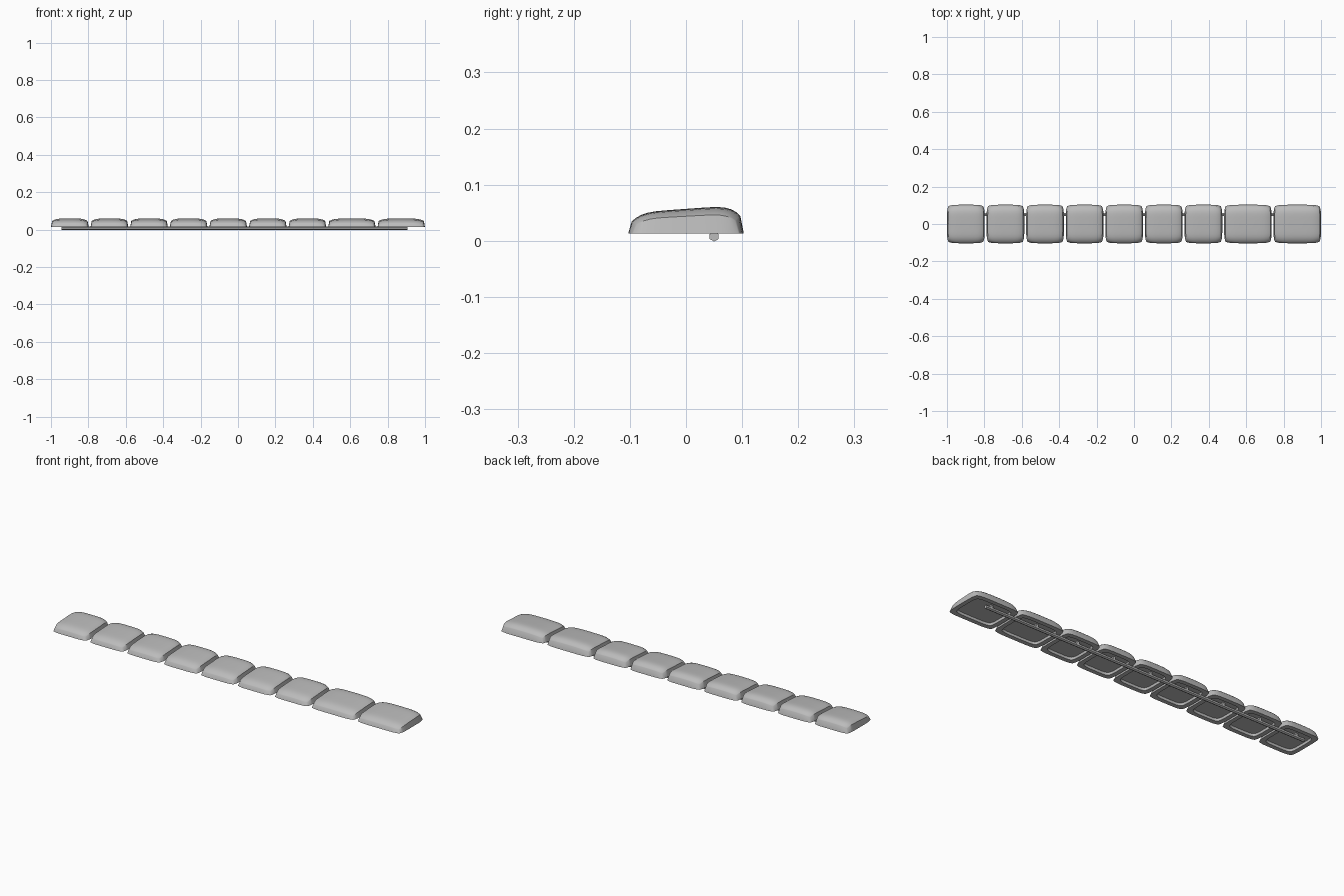
import bpy, bmesh, math
from mathutils import Vector

if "Cube" in bpy.data.objects:
    bpy.data.objects.remove(bpy.data.objects["Cube"], do_unlink=True)

grey = bpy.data.materials.new("soft grey")
grey.use_nodes = True
colour = (0.5, 0.5, 0.5, 1)
grey.diffuse_color = colour
grey.node_tree.nodes["Principled BSDF"].inputs["Base Color"].default_value = colour

BASE = 0.013      # underside height of the cushions
HALF_Y = 0.103
N = 16            # grid divisions across a cushion
ROD_Y = 0.05


def finish(name, bm, angle):
    bmesh.ops.recalc_face_normals(bm, faces=bm.faces)
    mesh = bpy.data.meshes.new(name)
    bm.to_mesh(mesh)
    bm.free()
    mesh.materials.append(grey)
    obj = bpy.data.objects.new(name, mesh)
    bpy.context.collection.objects.link(obj)
    bpy.ops.object.select_all(action="DESELECT")
    obj.select_set(True)
    bpy.context.view_layer.objects.active = obj
    bpy.ops.object.shade_smooth_by_angle(angle=math.radians(angle))
    return obj


def crown(u, v):
    """Domed height: low front edge, highest towards the rear, falling at the ends."""
    along = 0.044 + 0.007 * v - 0.016 * v ** 6 - (0.004 * v ** 6 if v > 0 else 0)
    return BASE + along * (1 - 0.08 * u ** 2 - 0.22 * u ** 6)


def cushion(name, x0, x1):
    cx, half_x = (x0 + x1) / 2, (x1 - x0) / 2
    steps = [math.sin(math.pi / 2 * (2 * i / N - 1)) for i in range(N + 1)]
    bm = bmesh.new()

    def point(u, v, inset, z):
        return Vector((cx + u * (half_x - inset - 0.008 * v ** 6),
                       v * (HALF_Y - inset - 0.008 * u ** 6), z))

    # domed top
    grid = [[bm.verts.new(point(u, v, 0.006, crown(u, v))) for v in steps] for u in steps]
    for i in range(N):
        for j in range(N):
            bm.faces.new((grid[i][j], grid[i + 1][j], grid[i + 1][j + 1], grid[i][j + 1]))

    # side walls, underside rim and shallow recess
    loop = ([(i, 0) for i in range(N)] + [(N, j) for j in range(N)]
            + [(i, N) for i in range(N, 0, -1)] + [(0, j) for j in range(N, 0, -1)])
    ring = [grid[i][j] for i, j in loop]
    for inset, z in ((0, BASE), (0.022, BASE), (0.024, BASE + 0.012)):
        lower = [bm.verts.new(point(steps[i], steps[j], inset, z)) for i, j in loop]
        for k in range(len(loop)):
            n = (k + 1) % len(loop)
            bm.faces.new((ring[k], lower[k], lower[n], ring[n]))
        ring = lower
    bm.faces.new(ring)
    finish(name, bm, 35)


def clip(name, x):
    """Small post joining the rod to the recess floor."""
    bm = bmesh.new()
    bmesh.ops.create_cube(bm, size=1)
    bmesh.ops.scale(bm, vec=(0.012, 0.012, 0.02), verts=bm.verts)
    bmesh.ops.translate(bm, vec=(x, ROD_Y, 0.017), verts=bm.verts)
    finish(name, bm, 30)


# row of cushions: seven narrow, two wide
left_edge = -1.0
for n, width in enumerate([0.2018] * 7 + [0.254] * 2, 1):
    cushion(f"cushion_{n}", left_edge, left_edge + width)
    clip(f"rod_clip_{n}", left_edge + width / 2)
    left_edge += width + 0.0099

# supporting rod beneath the row
bm = bmesh.new()
bmesh.ops.create_cone(bm, cap_ends=True, segments=6, radius1=0.0095, radius2=0.0095, depth=1.85)
for vert in bm.verts:
    x, y, z = vert.co
    vert.co = (z - 0.02, x + ROD_Y, y * 0.9 + 0.0075)
finish("support_rod", bm, 30)
